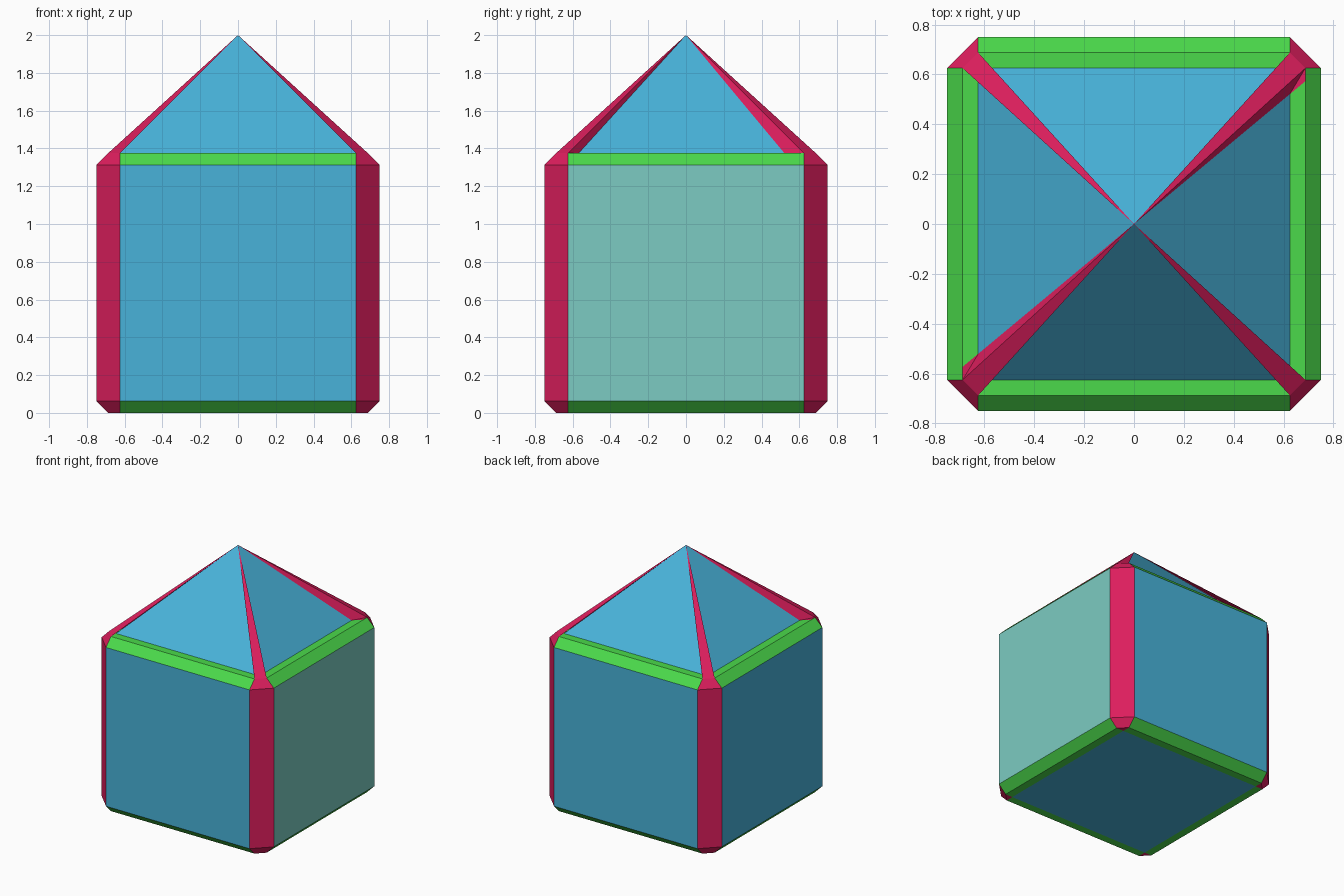
import bpy
import bmesh
from mathutils import Matrix, Vector
from math import pi

if "Cube" in bpy.data.objects:
    bpy.data.objects.remove(bpy.data.objects["Cube"])

W, M, I = 0.75, 0.6875, 0.625           # outer wall, bevel top, inner panel
Z0, Z1, Z2, Z3 = 0.0, 0.0625, 1.3125, 1.375
APEX = (0, 0, 2)


def material(name, rgb):
    m = bpy.data.materials.new(name)
    m.diffuse_color = (*rgb, 1)
    m.use_nodes = True
    m.node_tree.nodes["Principled BSDF"].inputs["Base Color"].default_value = m.diffuse_color
    return m


BLUE = material("blue", (0.065, 0.45, 0.70))
TEAL = material("teal", (0.20, 0.60, 0.54))
GREEN = material("green", (0.07, 0.70, 0.07))
RED = material("red", (0.72, 0.013, 0.11))


def part(name, faces, mat, xform=Matrix()):
    """Flat-faced sheet part, transformed and oriented outwards."""
    bm = bmesh.new()
    for f in faces:
        face = bm.faces.new([bm.verts.new(xform @ Vector(p)) for p in f])
        face.normal_update()
        if face.normal.dot(face.calc_center_median() - Vector((0, 0, 0.7))) < 0:
            face.normal_flip()
    bmesh.ops.remove_doubles(bm, verts=bm.verts, dist=1e-5)
    me = bpy.data.meshes.new(name)
    bm.to_mesh(me)
    bm.free()
    me.materials.append(mat)
    ob = bpy.data.objects.new(name, me)
    bpy.context.collection.objects.link(ob)
    return ob


def strip(y0, z0, y1, z1):
    return [(-I, y0, z0), (I, y0, z0), (I, y1, z1), (-I, y1, z1)]


# Walls, roof slopes and green edge trims on the four sides
for i, side in enumerate(("front", "right", "back", "left")):
    rot = Matrix.Rotation(i * pi / 2, 4, 'Z')
    part(side + "_wall", [strip(-W, Z1, -W, Z2)],
         TEAL if side == "right" else BLUE, rot)
    part(side + "_roof", [[(-I, -I, Z3), (I, -I, Z3), APEX]], BLUE, rot)
    part(side + "_top_trim",
         [strip(-W, Z2, -M, Z3), strip(-M, Z3, -I, Z3)], GREEN, rot)
    part(side + "_bottom_trim",
         [strip(-W, Z1, -M, Z0), strip(-M, Z0, -I, Z0)], GREEN, rot)

# Floor
part("floor", [strip(-I, Z0, I, Z0)], BLUE)

# Red corner posts with caps and tapering roof ridges
for sx, sy in ((1, 1), (1, -1), (-1, 1), (-1, -1)):
    name = ("back" if sy > 0 else "front") + ("_right" if sx > 0 else "_left")
    flip = Matrix.Diagonal((sx, sy, 1, 1))
    post = [[(I, W, Z1), (W, I, Z1), (W, I, Z2), (I, W, Z2)]]
    for za, zb in ((Z1, Z0), (Z2, Z3)):
        post.append([(I, W, za), (W, I, za), (M, I, zb), (I, M, zb)])
        post.append([(I, M, zb), (M, I, zb), (I, I, zb)])
    part(name + "_corner_post", post, RED, flip)

    # ridge side is wider on one diagonal pair of corners
    y = 0.573 if sx == sy else I
    foot = (I, y * I / M, Z3)
    ridge = [[(I, M, Z3), (M, I, Z3), APEX], [(M, I, Z3), foot, APEX]]
    if sx == sy:
        ridge.append([(M, I, Z3), (M, y, Z3 + 0.002), foot])
    part(name + "_roof_ridge", ridge, RED, flip)
